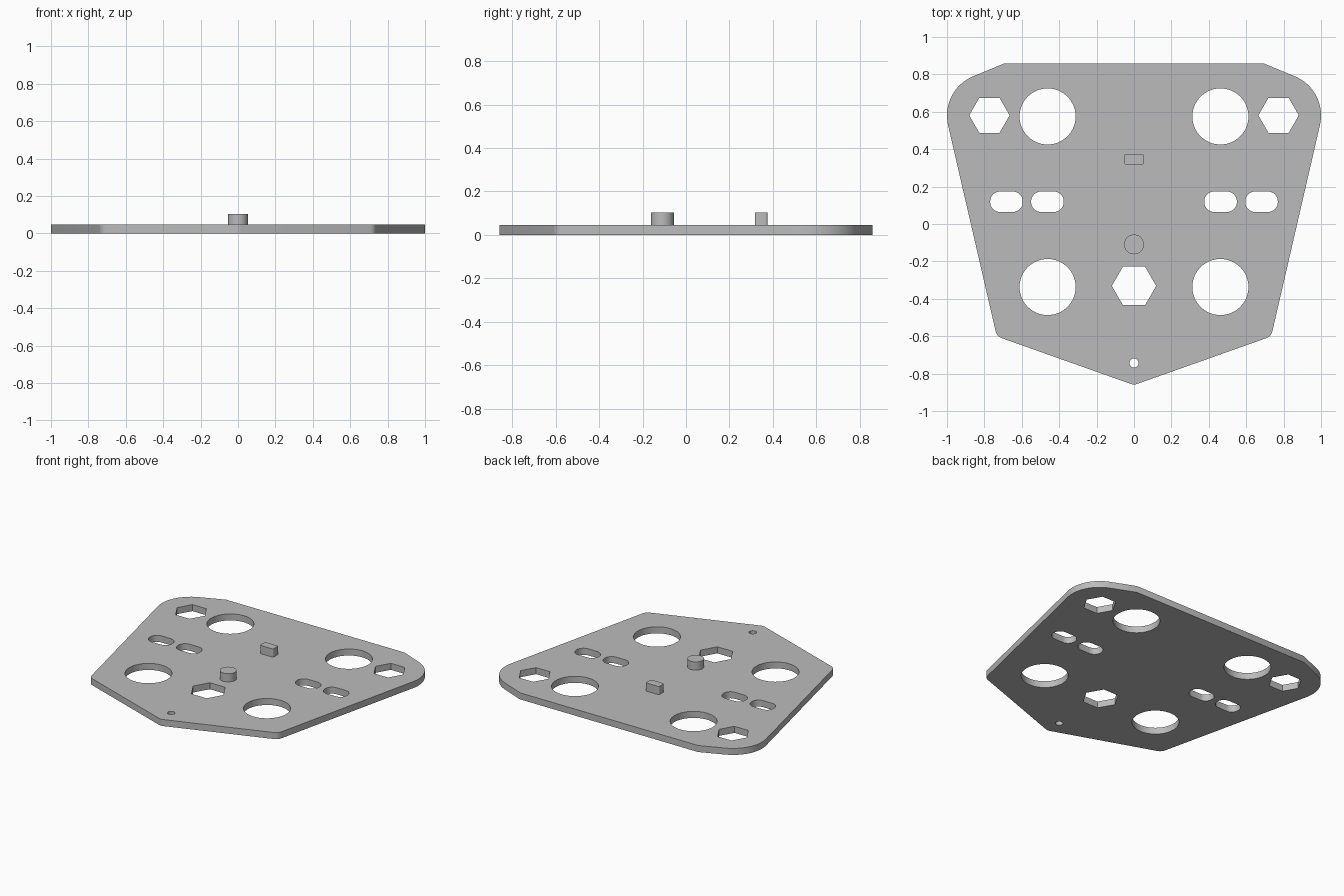
import bpy, bmesh
from math import sin, cos, pi, radians

cube = bpy.data.objects.get("Cube")
if cube:
    bpy.data.objects.remove(cube, do_unlink=True)

THICK, PEG_TOP = 0.046, 0.104

grey = bpy.data.materials.new("plain grey")
grey.use_nodes = True
grey.diffuse_color = (0.5, 0.5, 0.5, 1)
bsdf = next(n for n in grey.node_tree.nodes if n.type == 'BSDF_PRINCIPLED')
bsdf.inputs["Base Color"].default_value = (0.5, 0.5, 0.5, 1)


def arc(cx, cy, r, a0, a1, n):
    """Points along an arc, angles in degrees."""
    return [(cx + r * cos(radians(a0 + (a1 - a0) * i / n)),
             cy + r * sin(radians(a0 + (a1 - a0) * i / n))) for i in range(n + 1)]


def ring(cx, cy, r, n):
    """Closed regular polygon or circle."""
    return arc(cx, cy, r, 0, 360, n)[:-1]


def round_rect(cx, cy, hx, hy, r, n):
    """Closed rectangle with rounded corners."""
    pts = []
    for k, (sx, sy) in enumerate([(1, 1), (-1, 1), (-1, -1), (1, -1)]):
        pts += arc(cx + sx * (hx - r), cy + sy * (hy - r), r, 90 * k, 90 * k + 90, n)
    return pts


def extrude_profile(name, loops, z0, z1):
    """Fill an outline, leaving inner loops open, and extrude it upwards."""
    bm = bmesh.new()
    for pts in loops:
        vs = [bm.verts.new((x, y, z0)) for x, y in pts]
        for i, v in enumerate(vs):
            bm.edges.new((v, vs[(i + 1) % len(vs)]))
    bmesh.ops.triangle_fill(bm, use_beauty=True, edges=bm.edges[:], normal=(0, 0, 1))
    out = bmesh.ops.extrude_face_region(bm, geom=bm.faces[:], use_keep_orig=True)
    for g in out["geom"]:
        if isinstance(g, bmesh.types.BMVert):
            g.co.z = z1
    bmesh.ops.recalc_face_normals(bm, faces=bm.faces[:])
    me = bpy.data.meshes.new(name)
    bm.to_mesh(me)
    bm.free()
    me.materials.append(grey)
    ob = bpy.data.objects.new(name, me)
    bpy.context.collection.objects.link(ob)
    bpy.ops.object.select_all(action='DESELECT')
    ob.select_set(True)
    bpy.context.view_layer.objects.active = ob
    bpy.ops.object.shade_smooth_by_angle(angle=radians(25))
    return ob


# Plate outline: right half from the front tip to the back edge, then mirrored
half = arc(0, -0.808, 0.05, -90, -70.4, 3)
half += arc(0.691, -0.563, 0.05, -70.4, -12.9, 6)
half += arc(0.773, 0.58, 0.227, -12.9, 66.8, 16)
half += [(0.695, 0.858)]
outline = half + [(-x, y) for x, y in reversed(half[1:])]

# Openings in the plate
holes = [ring(0, -0.331, 0.1185, 6), ring(0, -0.743, 0.024, 24)]
for s in (-1, 1):
    holes.append(ring(s * 0.773, 0.581, 0.108, 6))
    for y in (0.575, -0.337):
        holes.append(ring(s * 0.462, y, 0.15, 64))
    for x in (0.463, 0.682):
        holes.append(round_rect(s * x, 0.119, 0.087, 0.0545, 0.052, 8))

extrude_profile("base_plate", [outline] + holes, 0, THICK)

# Locating pegs standing on the plate
extrude_profile("round_peg", [ring(0, -0.109, 0.053, 40)], THICK, PEG_TOP)
extrude_profile("rectangular_peg", [round_rect(0, 0.346, 0.052, 0.029, 0.009, 4)], THICK, PEG_TOP)
